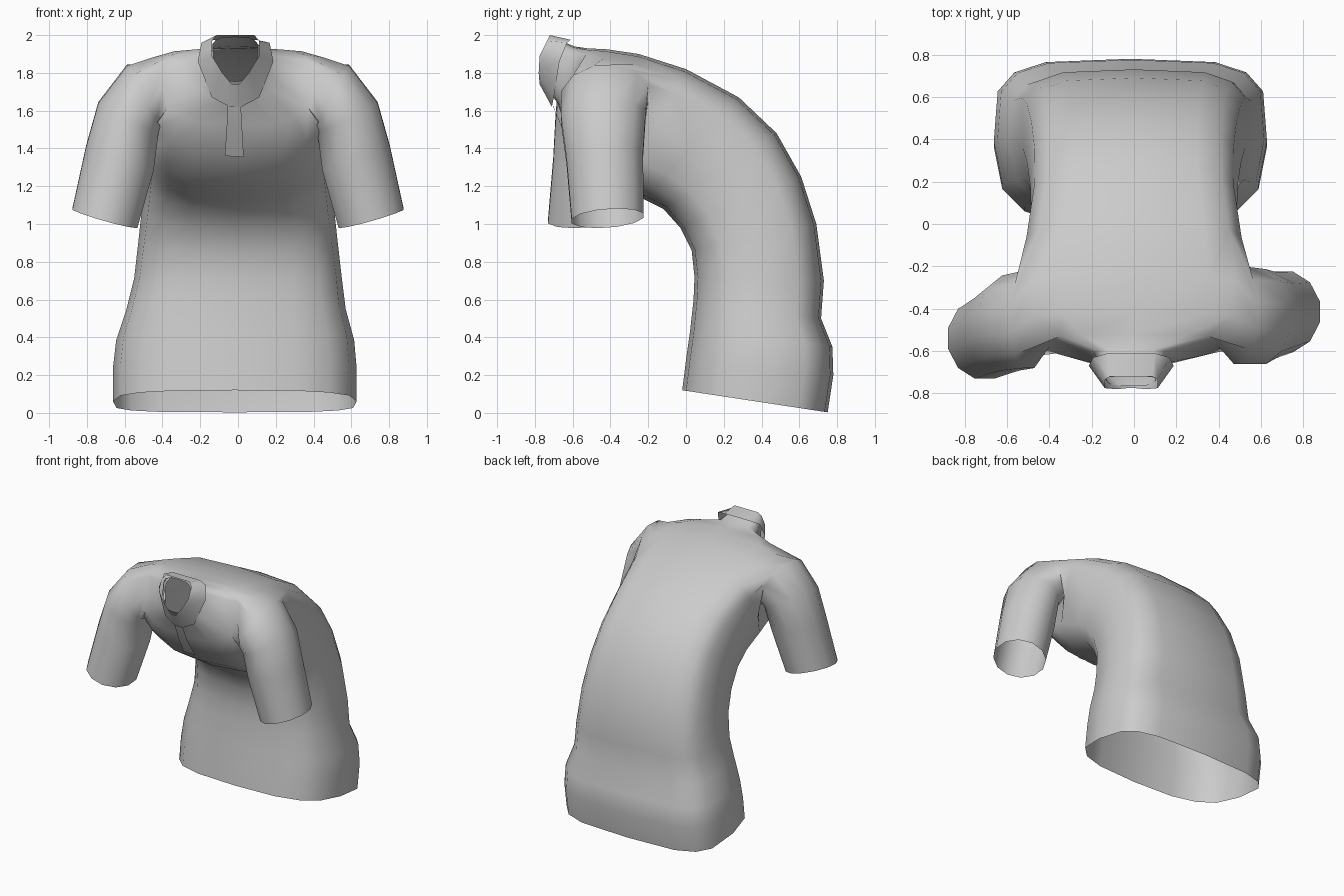
import bpy, bmesh, math
from mathutils import Vector

if "Cube" in bpy.data.objects:
    bpy.data.objects.remove(bpy.data.objects["Cube"])


def finish(bm, name):
    bmesh.ops.recalc_face_normals(bm, faces=bm.faces)
    mesh = bpy.data.meshes.new(name)
    bm.to_mesh(mesh)
    bm.free()
    ob = bpy.data.objects.new(name, mesh)
    bpy.context.collection.objects.link(ob)
    bpy.ops.object.select_all(action='DESELECT')
    ob.select_set(True)
    bpy.context.view_layer.objects.active = ob
    bpy.ops.object.shade_smooth_by_angle(angle=math.radians(70))
    return ob


def bridge(bm, a, b, skip=()):
    n = len(a)
    for i in range(n):
        if i not in skip:
            j = (i + 1) % n
            bm.faces.new((a[i], a[j], b[j], b[i]))


def spow(v, e):
    return math.copysign(abs(v) ** e, v) if abs(v) > 1e-6 else 0.0


N = 16
# torso sections: front y, front z, back y, back z, half width, egg factor, x offset
SECTIONS = [
    (-.02, .12, .75, .003, .645, .02, -.017),
    (0, .28, .78, .20, .645, .02, -.017),
    (.02, .42, .775, .35, .63, .02, -.015),
    (.04, .60, .715, .50, .58, .02, -.01),
    (.045, .72, .73, .70, .55, .0, 0),
    (.03, .86, .69, 1.0, .525, .0, 0),
    (-.03, .98, .61, 1.25, .505, .0, 0),
    (-.12, 1.08, .48, 1.48, .49, .0, 0),
    (-.22, 1.13, .28, 1.67, .485, .02, 0),
    (-.33, 1.18, .0, 1.82, .505, .08, 0),
    (-.45, 1.26, -.25, 1.90, .52, .12, 0),
    (-.56, 1.38, -.42, 1.925, .50, .12, 0),
    (-.64, 1.52, -.52, 1.93, .40, .05, 0),
    (-.68, 1.64, -.59, 1.94, .18, .0, -.015),
    (-.765, 1.755, -.72, 1.992, .115, .1, -.015),
]


def section(bm, fy, fz, by, bz, w, k, xc):
    ring = []
    for j in range(N):
        a = 2 * math.pi * j / N
        e = .68 if math.cos(a) > 0 else .52
        c = spow(math.cos(a), e)
        x = xc + w * spow(math.sin(a), e) * (1 - k * c)
        ring.append(bm.verts.new((x, (fy + by) / 2 + c * (fy - by) / 2,
                                  (fz + bz) / 2 + c * (fz - bz) / 2)))
    return ring


# torso, with a hole left open at each shoulder
bm = bmesh.new()
rings = [section(bm, *s) for s in SECTIONS]
for r in range(len(rings) - 1):
    hole = (3, 4, 5, 10, 11, 12) if 9 <= r <= 11 else ()
    bridge(bm, rings[r], rings[r + 1], hole)

# sleeve sections: centre, outward axis (x, z), depth radius, y shift of left sleeve
SLEEVE = [
    ((.495, -.43, 1.675), (.095, .172), .238, -.02),
    ((.58, -.437, 1.565), (.165, .08), .232, -.03),
    ((.625, -.43, 1.35), (.185, .065), .210, -.07),
    ((.705, -.415, 1.03), (.178, .05), .197, -.125),
]

# sleeves grown from the shoulder holes
for side in (1, -1):
    def at(r, j):
        return rings[r][j if side > 0 else (N - j) % N]
    loop = ([at(r, 3) for r in (12, 11, 10, 9)] + [at(9, 4), at(9, 5)]
            + [at(r, 6) for r in (9, 10, 11, 12)] + [at(12, 5), at(12, 4)])
    for c, u, ry, shift in SLEEVE:
        ring = []
        for i in range(12):
            t = math.radians(-135 + 30 * i)
            ring.append(bm.verts.new((
                side * (c[0] + u[0] * math.sin(t)),
                c[1] + ry * math.cos(t) + (shift if side < 0 else 0),
                c[2] + u[1] * math.sin(t) + .015 * math.cos(t))))
        bridge(bm, loop, ring)
        loop = ring
finish(bm, "shirt_body")

# folded collar: half outlines mirrored into closed rings
BASE = [(.11, -.61, 1.975), (.18, -.63, 1.96), (.20, -.67, 1.86),
        (.125, -.70, 1.67), (.03, -.71, 1.62)]
RIM = [(.10, -.72, 2.0), (.125, -.735, 1.97), (.125, -.775, 1.89),
       (.07, -.78, 1.80), (.02, -.775, 1.74)]


def mirrored(bm, half):
    pts = half + [(-x, y, z) for x, y, z in reversed(half)]
    return [bm.verts.new(Vector(p) + Vector((-.013, 0, 0))) for p in pts]


bm = bmesh.new()
bridge(bm, mirrored(bm, BASE), mirrored(bm, RIM))
finish(bm, "collar")

# button placket following the chest
bm = bmesh.new()
rows = [(-.055, .015, -.705, 1.63), (-.06, .022, -.655, 1.51), (-.07, .03, -.57, 1.36)]
prev = None
for x0, x1, y, z in rows:
    cur = [bm.verts.new((x0, y, z)), bm.verts.new((x1, y, z - .005))]
    if prev:
        bm.faces.new((prev[0], cur[0], cur[1], prev[1]))
    prev = cur
finish(bm, "placket")
